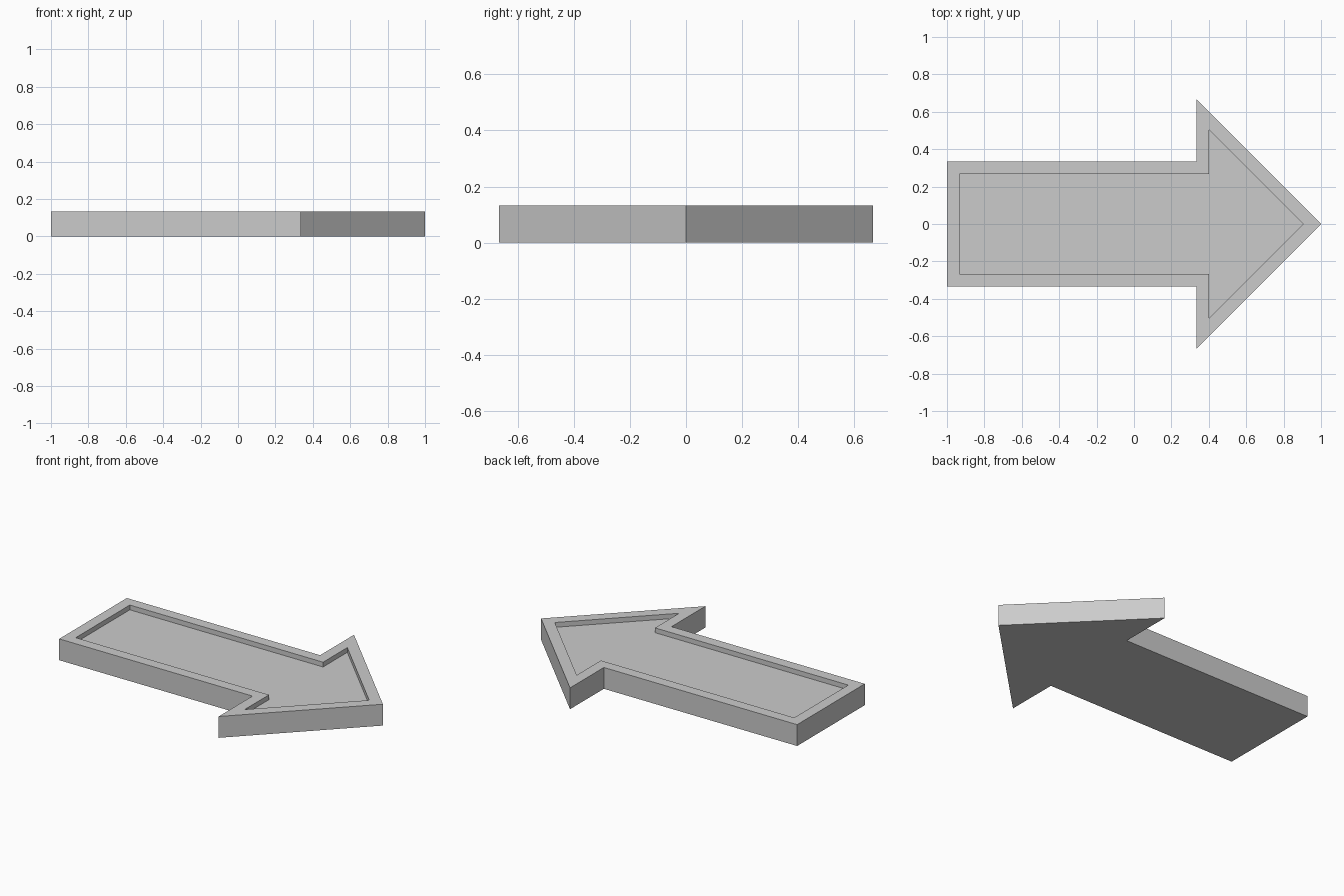
import bpy, bmesh, math

if "Cube" in bpy.data.objects:
    bpy.data.objects.remove(bpy.data.objects["Cube"])

HEIGHT, RIM, DEPTH = 0.133, 0.067, 0.03


def outline(d):
    """Arrow outline moved inward by d, counter-clockwise from the tip."""
    tip = 1 - d * math.sqrt(2)
    neck, side = 1 / 3 + d, 1 / 3 - d
    half = [(neck, tip - neck), (neck, side), (-1 + d, side)]
    return [(tip, 0)] + half + [(x, -y) for x, y in reversed(half)]


bm = bmesh.new()


def ring(d, z):
    return [bm.verts.new((x, y, z)) for x, y in outline(d)]


def bridge(a, b):
    for i in range(len(a)):
        j = (i + 1) % len(a)
        bm.faces.new((a[i], a[j], b[j], b[i]))


# Rings: base, outer top edge, inner rim edge, recess floor
rings = [ring(0, 0), ring(0, HEIGHT), ring(RIM, HEIGHT), ring(RIM, HEIGHT - DEPTH)]
for a, b in zip(rings, rings[1:]):
    bridge(a, b)

# Underside and recessed floor
bm.faces.new(rings[0][::-1])
bm.faces.new(rings[-1])
bmesh.ops.recalc_face_normals(bm, faces=bm.faces)

mesh = bpy.data.meshes.new("arrow_plate")
bm.to_mesh(mesh)
bm.free()
bpy.context.collection.objects.link(bpy.data.objects.new("arrow_plate", mesh))
